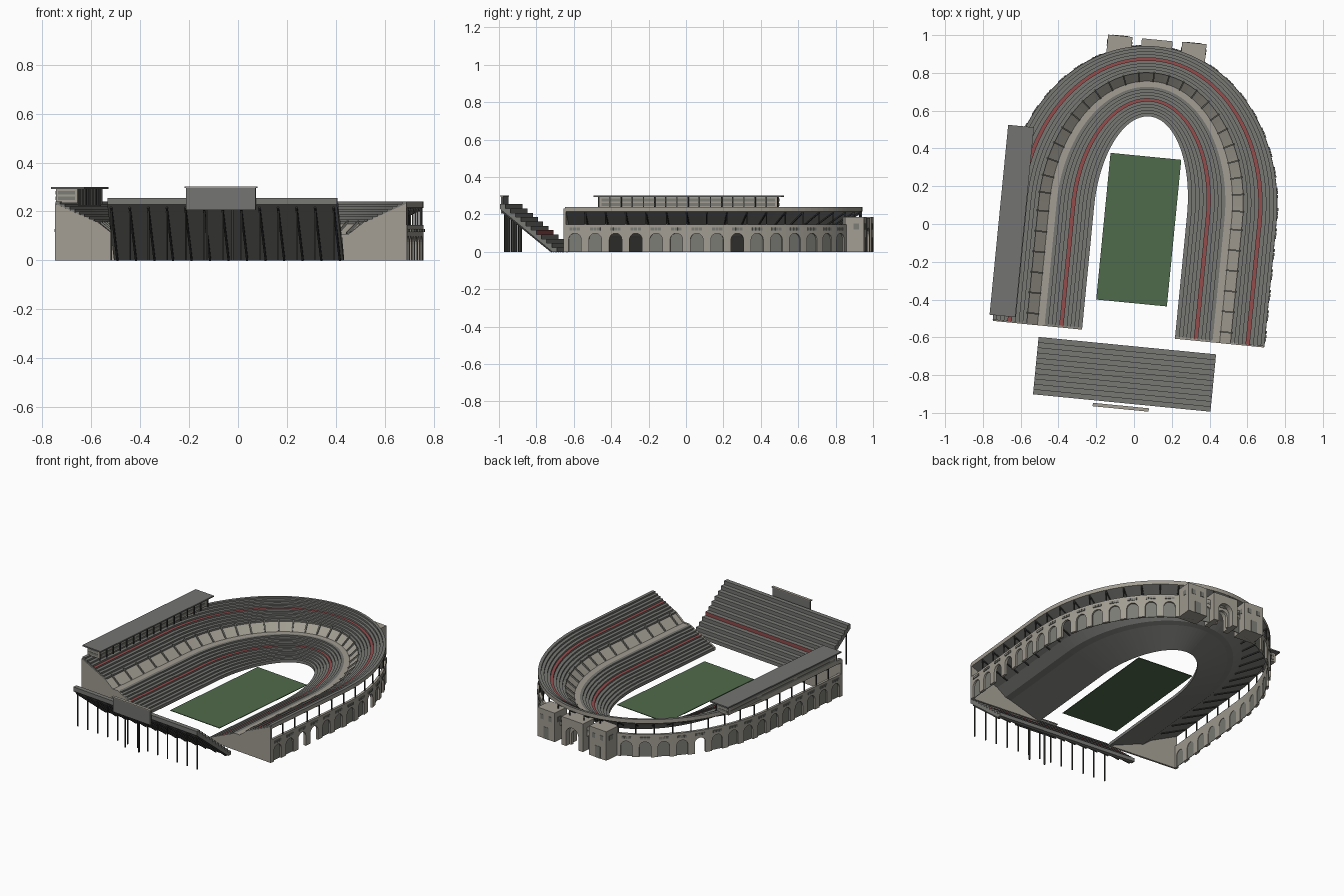
import bpy, bmesh, math
from mathutils import Vector, Matrix

cube = bpy.data.objects.get("Cube")
if cube:
    bpy.data.objects.remove(cube, do_unlink=True)

# The whole ground is turned a little about the field centre
PLACE = Matrix.Translation((0.025, -0.03, 0)) @ Matrix.Rotation(math.radians(-5.6), 4, 'Z')
SOUTH, BEND = -0.55, 0.1


def material(name, r, g, b):
    m = bpy.data.materials.new(name)
    m.use_nodes = True
    m.diffuse_color = (r, g, b, 1)
    m.node_tree.nodes["Principled BSDF"].inputs["Base Color"].default_value = (r, g, b, 1)
    return m


concrete = material("pale concrete", .36, .34, .29)
seat = material("seat grey", .185, .185, .175)
red = material("red seats", .30, .075, .075)
grass = material("field green", .078, .145, .07)
steel = material("dark steel", .04, .04, .038)
panel = material("arch panel grey", .2, .2, .18)
roof_grey = material("roof grey", .175, .175, .17)


def make(name, bm, mats, thickness=0):
    bmesh.ops.remove_doubles(bm, verts=bm.verts, dist=1e-5)
    bmesh.ops.recalc_face_normals(bm, faces=bm.faces)
    me = bpy.data.meshes.new(name)
    bm.to_mesh(me)
    bm.free()
    for m in mats:
        me.materials.append(m)
    ob = bpy.data.objects.new(name, me)
    bpy.context.collection.objects.link(ob)
    ob.matrix_world = PLACE
    if thickness:
        mod = ob.modifiers.new("Thickness", 'SOLIDIFY')
        mod.thickness, mod.offset = thickness, 0
    return ob


def face(bm, pts, mi=0):
    f = bm.faces.new([bm.verts.new(p) for p in pts])
    f.material_index = mi


def box(bm, u0, u1, v0, v1, z0, z1, mi=0):
    size = Matrix.Diagonal((u1 - u0, v1 - v0, z1 - z0, 1))
    mid = Matrix.Translation(((u0 + u1) / 2, (v0 + v1) / 2, (z0 + z1) / 2))
    made = bmesh.ops.create_cube(bm, size=1, matrix=mid @ size)
    for f in {f for v in made["verts"] for f in v.link_faces}:
        f.material_index = mi


def beam(bm, p, q, w):
    d = q - p
    turn = d.to_track_quat('Z', 'Y').to_matrix().to_4x4()
    bmesh.ops.create_cube(bm, size=1, matrix=Matrix.Translation((p + q) / 2) @ turn
                          @ Matrix.Diagonal((w, w, d.length, 1)))


# Horseshoe: s runs from inner edge to outer edge, q along the bend
def ring(s, q, z=0):
    a, b = .247 + .475 * s, .502 + .373 * s
    if q <= 1:
        return Vector((a, SOUTH + (BEND - SOUTH) * q, z))
    if q >= 2:
        return Vector((-a, BEND - (BEND - SOUTH) * (q - 2), z))
    t = math.pi * (q - 1)
    return Vector((a * math.cos(t), BEND + b * math.sin(t), z))


FINE = 900
lengths = [0]
for i in range(FINE):
    lengths.append(lengths[-1] + (ring(1, 3 * (i + 1) / FINE) - ring(1, 3 * i / FINE)).length)


def at(share):
    """q at a share of the outer length"""
    want = min(max(share, 0), 1) * lengths[-1]
    i = next((k for k in range(FINE) if lengths[k + 1] >= want), FINE - 1)
    return 3 * (i + (want - lengths[i]) / (lengths[i + 1] - lengths[i])) / FINE


# Seating bowl: stepped section swept along the horseshoe
section, colours = [(0, 0)], []


def go(s, z, mi):
    section.append((s, z))
    colours.append(mi)


def rows(s0, s1, z, rise, n, red_row):
    for i in range(n):
        z += rise
        go(s0 + (s1 - s0) * i / n, z, 0)
        go(s0 + (s1 - s0) * (i + 1) / n, z, 2 if i == red_row else 0)


rows(0, .42, .01, .0095, 10, 5)
go(.5, .105, 1)
go(.62, .148, 1)
rows(.62, 1, .148, .0102, 9, 4)
go(1, .215, 1)
for s, z in [(.62, .13), (.5, .085), (.42, .075)]:
    go(s, z, 0)
colours.append(0)

stations = [0, .5] + [1 + i / 60 for i in range(61)] + [2.5, 3]
bm = bmesh.new()
loops = [[bm.verts.new(ring(s, q, z)) for s, z in section] for q in stations]
n = len(section)
for A, B in zip(loops, loops[1:]):
    for k in range(n):
        f = bm.faces.new((A[k], A[(k + 1) % n], B[(k + 1) % n], B[k]))
        f.material_index = colours[k]
bm.faces.new(loops[0])
bm.faces.new(loops[-1])
make("seating_bowl", bm, [seat, concrete, red])

# End walls under the two open ends
bm = bmesh.new()
for q in (0, 3):
    face(bm, [ring(s, q, z) for s, z in
              [(0, 0), (1, 0), (1, .232), (.62, .152), (.5, .108), (.42, .108), (0, .018)]])
make("end_walls", bm, [concrete], .012)

# Arcade wall, its panels and window slits
BAYS, WALL = 35, .145
OPEN = {2, 3, 8, 17, 24}


def arch_bay(bm, f, l0, l1, half, spring, rise, top):
    c = (l0 + l1) / 2
    for a, b in ((l0, c - half), (c + half, l1)):
        face(bm, [f(a, 0), f(b, 0), f(b, spring), f(a, spring)])
        face(bm, [f(a, spring), f(b, spring), f(b, top), f(a, top)])
    arc = [(c - half * math.cos(math.pi * k / 10), spring + rise * math.sin(math.pi * k / 10))
           for k in range(11)]
    for (a, za), (b, zb) in zip(arc, arc[1:]):
        face(bm, [f(a, za), f(b, zb), f(b, top), f(a, top)])


def wall(s):
    return lambda l, z: ring(s, at(l / BAYS), z)


arcade, backs, slits, frame = (bmesh.new() for _ in range(4))
for i in range(BAYS):
    arch_bay(arcade, wall(.985), i, i + 1, .31, .065, .034, WALL)
    if i not in OPEN:
        f = wall(.977)
        face(backs, [f(i + .17, 0), f(i + .83, 0), f(i + .83, .103), f(i + .17, .103)])
    f = wall(1.005)
    for k in range(3):
        a = i + .24 + .18 * k
        face(slits, [f(a, .115), f(a + .15, .115), f(a + .15, .129), f(a, .129)])
make("arcade_wall", arcade, [concrete], .016)
make("arch_panels", backs, [panel], .003)
make("wall_slits", slits, [panel], .007)

# Gallery posts and raking beams behind them
for i in range(BAYS + 1):
    q = at(i / BAYS)
    beam(frame, ring(.985, q, WALL), ring(.985, q, .225), .006)
    beam(frame, ring(.62, q, .127), ring(.98, q, .208), .007)
make("gallery_frame", frame, [steel])

# Stair walls across the walkway band
bm = bmesh.new()
for i in range(BAYS):
    q = at((i + .5) / BAYS)
    beam(bm, ring(.5, q, .11), ring(.63, q, .16), .008)
make("stair_walls", bm, [panel])

# Field
bm = bmesh.new()
box(bm, -.188, .188, -.39, .39, 0, .004)
make("field", bm, [grass])

# South stand: open stepped deck on rakers and posts
bm = bmesh.new()
ROWS, FRONT, BACK, HALF = 11, -.617, -.922, .472
step, rise = (BACK - FRONT) / ROWS, .255 / ROWS
deck = [(FRONT, 0)]
for i in range(ROWS):
    deck += [(FRONT + step * i, rise * (i + 1)), (FRONT + step * (i + 1), rise * (i + 1))]
deck += [(BACK, .228), (FRONT - .025, 0)]
ends = [[bm.verts.new((u, v, z)) for v, z in deck] for u in (-HALF, HALF)]
for k in range(len(deck)):
    j = (k + 1) % len(deck)
    f = bm.faces.new((ends[0][k], ends[0][j], ends[1][j], ends[1][k]))
    f.material_index = 1 if k == 8 else 0
for e in ends:
    bm.faces.new(e)
make("south_stand", bm, [seat, red])

bm = bmesh.new()
for i in range(13):
    u = -HALF + .015 + i * (2 * HALF - .03) / 12
    beam(bm, Vector((u, -.9, 0)), Vector((u, -.9, .215)), .006)
    beam(bm, Vector((u, FRONT - .03, 0)), Vector((u, BACK + .01, .215)), .008)
for u in (-.06, .045):
    beam(bm, Vector((u, -.94, 0)), Vector((u, -.94, .22)), .008)
make("south_stand_posts", bm, [steel])

# Scoreboard
bm = bmesh.new()
box(bm, -.146, .14, -.951, -.939, .205, .296)
box(bm, -.152, .146, -.954, -.936, .296, .301, 1)
make("scoreboard", bm, [roof_grey, concrete])

# Press box along the west rim
bm = bmesh.new()
box(bm, -.725, -.635, -.5, .46, .235, .292)
for z in (.246, .27):
    box(bm, -.727, -.633, -.485, .445, z, z + .014, 1)
    box(bm, -.715, -.645, -.502, .462, z, z + .014, 1)
box(bm, -.742, -.605, -.525, .485, .292, .3, 2)
make("press_box", bm, [concrete, panel, roof_grey])
bm = bmesh.new()
for i in range(17):
    v = -.5 + .06 * i
    beam(bm, Vector((-.63, v, .225)), Vector((-.63, v, .293)), .006)
make("press_box_posts", bm, [steel])

# North gate: two towers and an arched portal between them
bm = bmesh.new()
for side in (-1, 1):
    c = side * .197
    box(bm, c - .065, c + .065, .9, 1.012, 0, .185)
    for du in (-.03, .03):
        box(bm, c + du - .011, c + du + .011, 1.01, 1.014, .12, .15, 1)
    box(bm, c - .02, c + .02, 1.01, 1.014, 0, .075, 1)
    for face_u in (c - .065, c + .065):
        box(bm, face_u - .002, face_u + .002, .955, .985, .12, .15, 1)
make("gate_towers", bm, [concrete, panel])
bm = bmesh.new()
arch_bay(bm, lambda l, z: Vector((l, .96, z)), -.082, .082, .048, .08, .048, .18)
make("gate_portal", bm, [concrete], .1)
